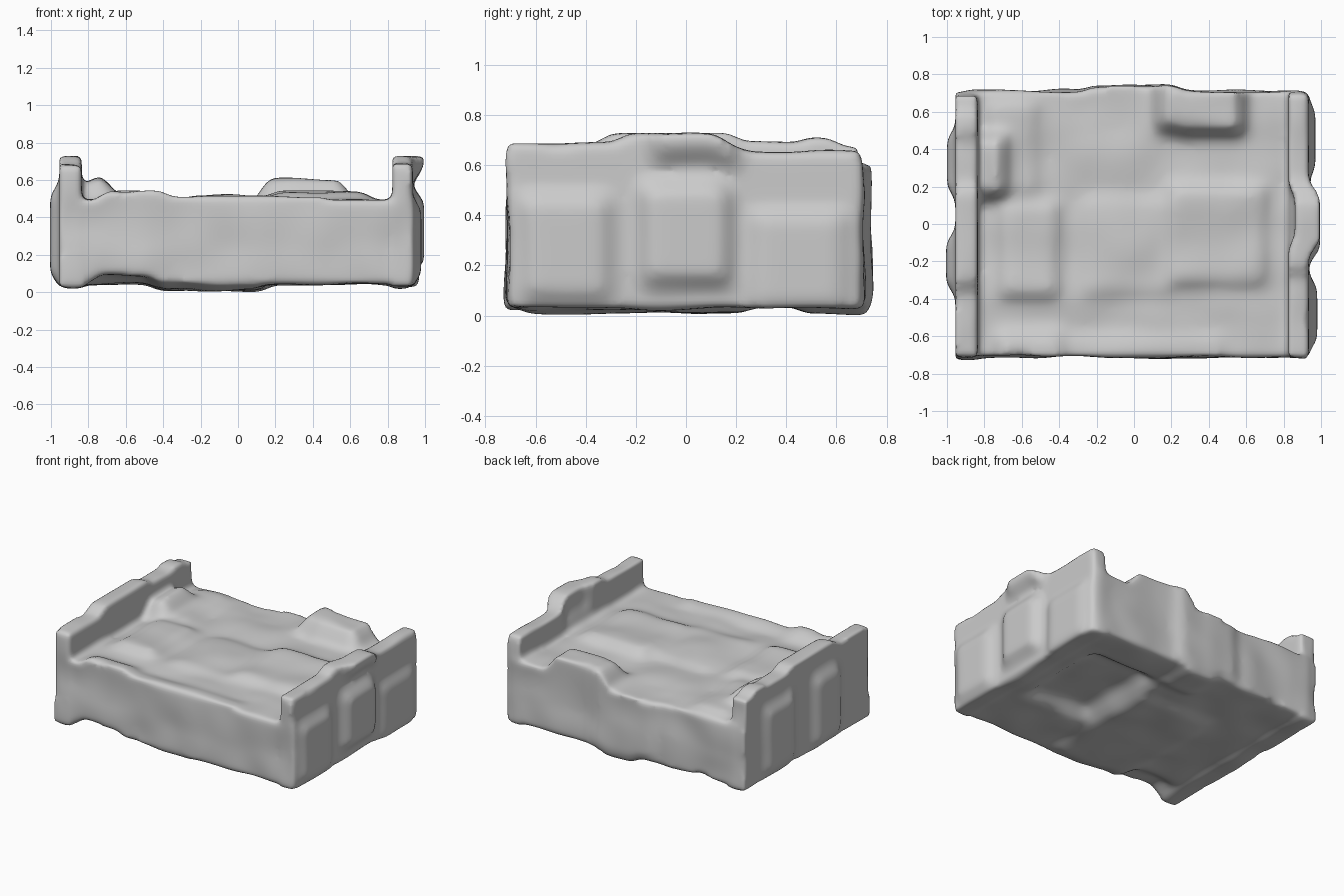
import bpy, bmesh
from mathutils import Vector, noise

if "Cube" in bpy.data.objects:
    bpy.data.objects.remove(bpy.data.objects["Cube"])

SOFT = .11


def plateau(t, a, b):
    """1 between a and b, easing to 0 just outside."""
    d = max(a - t, t - b, 0) / SOFT
    return 0 if d >= 1 else 1 - d * d * (3 - 2 * d)


def lump(face, u0, u1, v0, v1, amount):
    """Displacement rule: pushes one face of a box out (or in) over a soft rectangle."""
    axis, side = "xyz".index(face[1]), 1 if face[0] == "+" else -1
    a, b = [i for i in range(3) if i != axis]

    def push(n, p):
        w = max(0, n[axis] * side)
        d = Vector((0, 0, 0))
        if w:
            d[axis] = side * amount * w * plateau(p[a], u0, u1) * plateau(p[b], v0, v1)
        return d
    return push


def ripple(n, p):
    """Fine cloth-like waviness on the sides, top and underside."""
    k = noise.noise(p * 4) * .02
    return Vector((0, n.y * k, n.z * k))


def lumpy_box(bm, lo, hi, rules, cuts=44):
    lo, hi = Vector(lo), Vector(hi)
    mid, half = (lo + hi) / 2, (hi - lo) / 2
    part = bmesh.new()
    bmesh.ops.create_cube(part, size=2)
    bmesh.ops.subdivide_edges(part, edges=part.edges[:], cuts=cuts, use_grid_fill=True)
    for v in part.verts:
        n = v.co.copy()
        p = mid + half * n
        v.co = p + sum((r(n, p) for r in rules), Vector((0, 0, 0)))
        v.co.z = max(v.co.z, 0)
    me = bpy.data.meshes.new("part")
    part.to_mesh(me)
    part.free()
    bm.from_mesh(me)
    bpy.data.meshes.remove(me)


bm = bmesh.new()

# Mattress and bed box: blanket folds, pillows, sides, hollow underside
mattress = [ripple]
mattress.append(lump("+z", -.68, .42, -.8, -.66, .025))
mattress.append(lump("+z", -.68, -.44, -.8, -.62, .03))
mattress.append(lump("+z", -.66, -.46, -.33, .06, .045))
mattress.append(lump("+z", -.22, .15, -.32, .08, .025))
mattress.append(lump("+z", .25, .65, -.27, .15, .045))
mattress.append(lump("+z", -.9, -.74, .2, .42, .09))
mattress.append(lump("+z", -.74, -.57, .2, .6, .035))
mattress.append(lump("+z", .18, .53, .54, .8, .115))
mattress.append(lump("+y", -.2, .18, .12, .55, .03))
mattress.append(lump("-z", -.72, -.5, -.8, -.6, -.05))
mattress.append(lump("-z", -.4, .08, -.6, .2, .03))
mattress.append(lump("-z", -.05, .1, .5, .8, .04))
mattress.append(lump("-z", .25, .63, -.2, .35, -.07))
lumpy_box(bm, (-.89, -.71, .045), (.89, .71, .49), mattress)

# Left end board with two bulges outside
left_board = [ripple]
left_board.append(lump("+z", -1, 1, -.28, .14, .04))
left_board.append(lump("+z", -1, 1, .52, .56, .03))
left_board.append(lump("-x", -.3, -.12, .12, .48, .05))
left_board.append(lump("-x", .22, .43, .12, .48, .045))
lumpy_box(bm, (-.955, -.715, .03), (-.835, .7, .685), left_board)

# Right end board: raised middle leaning outward, blocks outside
right_board = [ripple]
right_board.append(lump("+z", 0, 2, -.2, .1, .04))
right_board.append(lump("+z", 0, 2, .28, .66, -.025))
right_board.append(lump("-x", -.04, .12, .6, 1, -.035))
right_board.append(lump("+x", -.12, .12, .18, .45, .06))
right_board.append(lump("+x", -.08, .14, .66, 1, .06))
right_board.append(lump("+x", -.6, -.36, .12, .42, .045))
right_board.append(lump("+x", .32, .58, .08, .36, .035))
lumpy_box(bm, (.825, -.715, .03), (.935, .7, .685), right_board)

mesh = bpy.data.meshes.new("bed")
bm.to_mesh(mesh)
bm.free()
bed = bpy.data.objects.new("bed", mesh)
bpy.context.collection.objects.link(bed)

# Fuse the parts into one soft sculpted skin
fuse = bed.modifiers.new("fuse", 'REMESH')
fuse.mode = 'VOXEL'
fuse.voxel_size = .018
fuse.use_smooth_shade = True
soften = bed.modifiers.new("soften", 'SMOOTH')
soften.factor = .5
soften.iterations = 10
